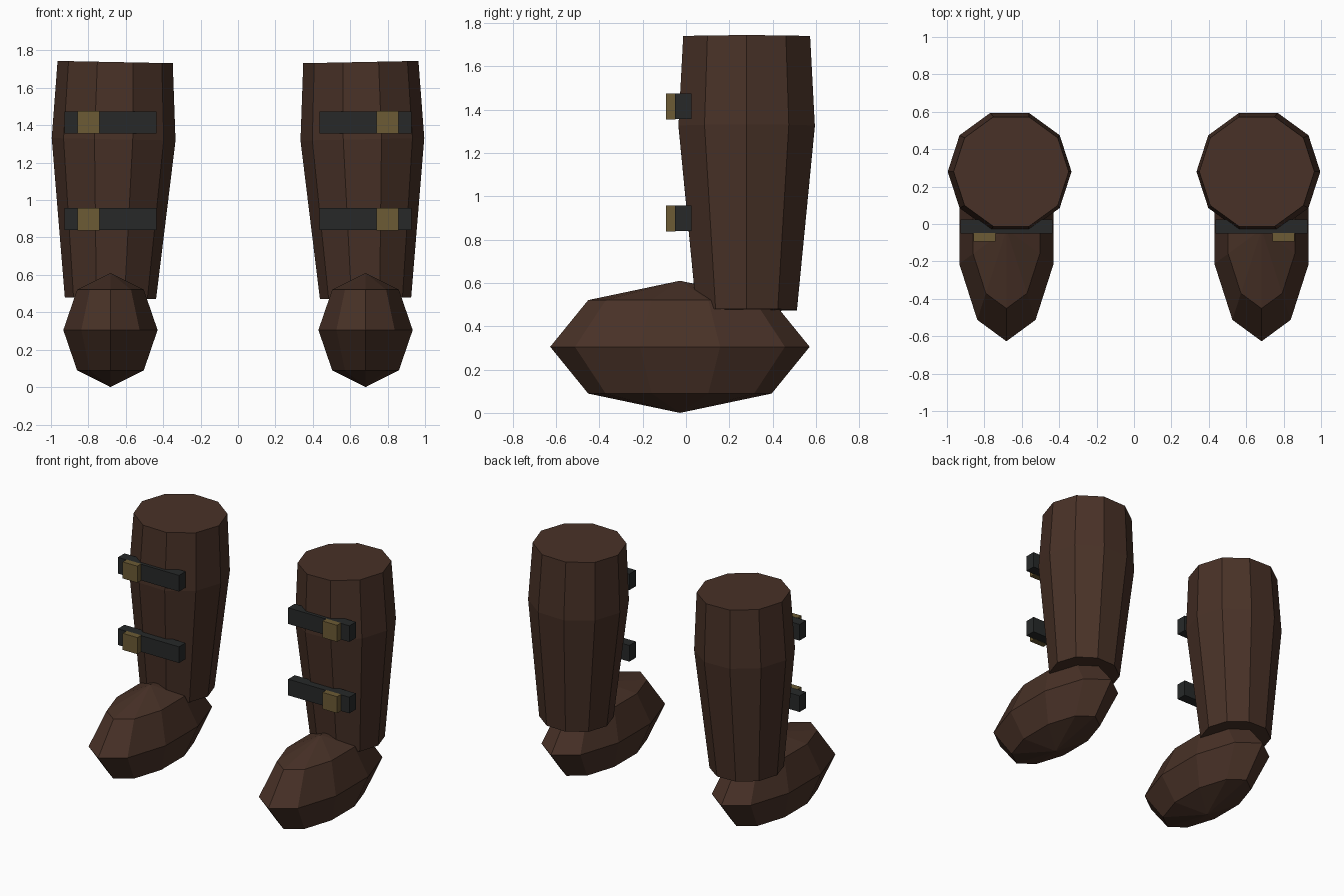
import bpy, bmesh, math
from mathutils import Matrix, Vector

cube = bpy.data.objects.get("Cube")
if cube:
    bpy.data.objects.remove(cube)

SIDES = 10
FOOT_X = 0.682


def material(name, rgb):
    m = bpy.data.materials.new(name)
    m.use_nodes = True
    m.diffuse_color = (*rgb, 1)
    bsdf = next(n for n in m.node_tree.nodes if n.type == 'BSDF_PRINCIPLED')
    bsdf.inputs["Base Color"].default_value = (*rgb, 1)
    bsdf.inputs["Roughness"].default_value = 0.8
    return m


leather = material("brown leather", (0.065, 0.031, 0.020))
strap_black = material("black strap", (0.020, 0.022, 0.022))
brass = material("dull brass", (0.15, 0.105, 0.035))


def finish(name, bm, mat):
    bmesh.ops.recalc_face_normals(bm, faces=bm.faces)
    mesh = bpy.data.meshes.new(name)
    bm.to_mesh(mesh)
    bm.free()
    mesh.materials.append(mat)
    obj = bpy.data.objects.new(name, mesh)
    bpy.context.collection.objects.link(obj)
    return obj


def box(name, centre, size, mat):
    bm = bmesh.new()
    bmesh.ops.create_cube(bm, size=1)
    bmesh.ops.scale(bm, vec=size, verts=bm.verts)
    bmesh.ops.translate(bm, vec=centre, verts=bm.verts)
    return finish(name, bm, mat)


def shaft(name, profile, matrix):
    """Capped loft of (radius, height) rings."""
    bm = bmesh.new()
    rings = []
    for r, z in profile:
        angles = [math.tau * i / SIDES for i in range(SIDES)]
        rings.append([bm.verts.new((r * math.cos(a), r * math.sin(a), z)) for a in angles])
    for low, high in zip(rings, rings[1:]):
        for i in range(SIDES):
            j = (i + 1) % SIDES
            bm.faces.new((low[i], low[j], high[j], high[i]))
    bm.faces.new(rings[0])
    bm.faces.new(rings[-1])
    bm.transform(matrix)
    return finish(name, bm, leather)


for label, side in (("left", 1), ("right", -1)):
    x = side * FOOT_X

    # Rounded, stretched foot
    bm = bmesh.new()
    bmesh.ops.create_uvsphere(bm, u_segments=SIDES, v_segments=4, radius=1)
    bmesh.ops.scale(bm, vec=(0.265, 0.599, 0.305), verts=bm.verts)
    bmesh.ops.translate(bm, vec=(x, -0.028, 0.305), verts=bm.verts)
    finish(label + "_foot", bm, leather)

    # Flared shaft, leaning slightly inward
    lean = Matrix.Translation((x, 0.28, 0.475)) @ Matrix.Rotation(-side * 0.02, 4, 'Y')
    shaft(label + "_shaft", [(0.244, 0), (0.331, 0.85), (0.308, 1.263)], lean)

    # Front straps with their buckles toward the outside
    for part, z in (("lower", 0.898), ("upper", 1.415)):
        box(f"{label}_{part}_strap", Vector((x, -0.013, z)), (0.49, 0.075, 0.117), strap_black)
        box(f"{label}_{part}_buckle", Vector((side * 0.80, -0.07, z)), (0.117, 0.045, 0.12), brass)
